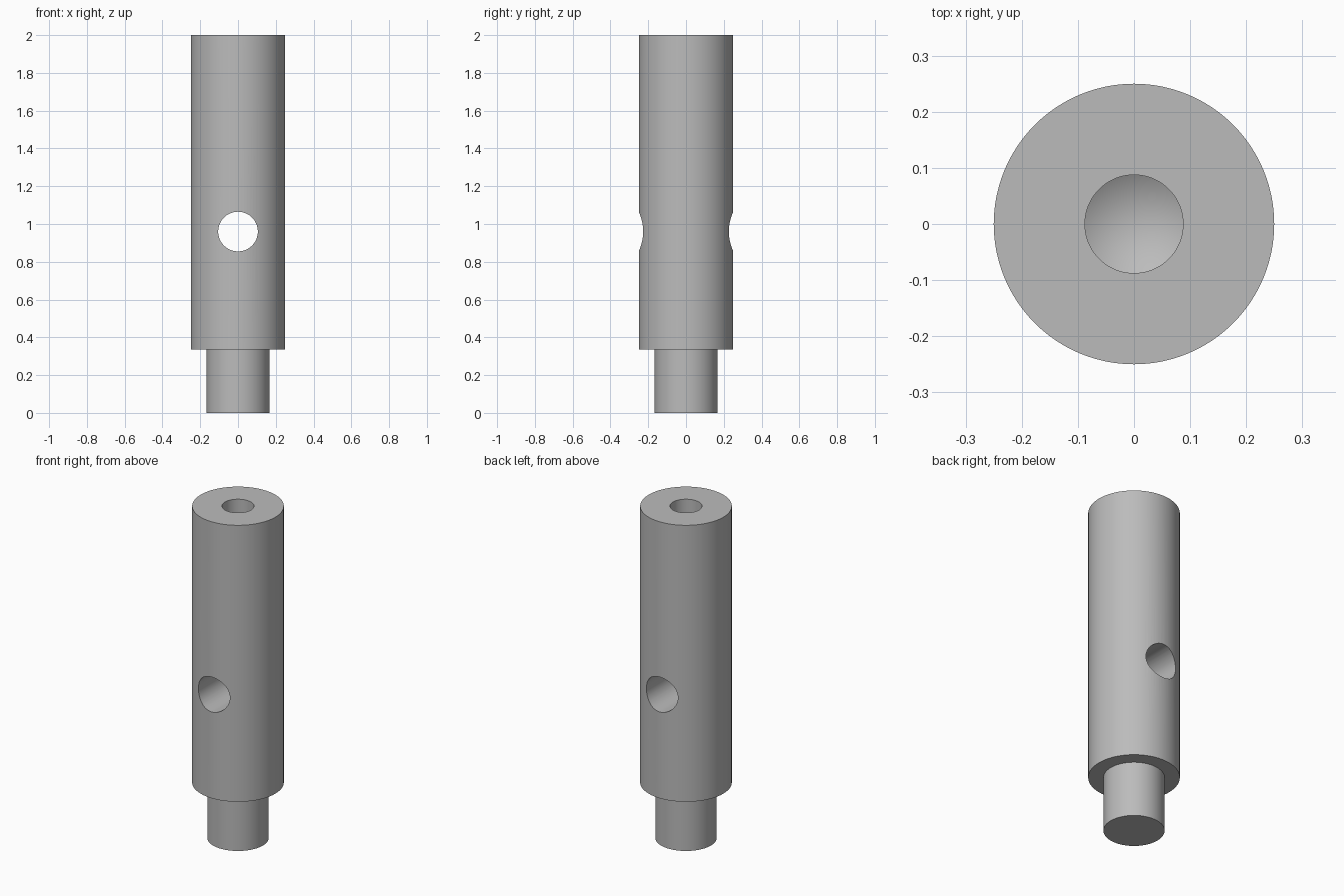
import bpy
import bmesh
import math
from mathutils import Matrix

cube = bpy.data.objects.get("Cube")
if cube:
    bpy.data.objects.remove(cube, do_unlink=True)

SEGMENTS = 96
BODY_R, STEM_R, BORE_R, CROSS_R = 0.25, 0.167, 0.0875, 0.105
SHOULDER_Z, TOP_Z, CROSS_Z = 0.335, 2.0, 0.96
BORE_DEPTH = 0.55
TIP = BORE_R / math.tan(math.radians(59))

steel = bpy.data.materials.new("grey_steel")
steel.use_nodes = True
GREY = (0.5, 0.5, 0.5, 1)
steel.diffuse_color = GREY
steel.node_tree.nodes["Principled BSDF"].inputs["Base Color"].default_value = GREY


def make_object(name, bm):
    bmesh.ops.recalc_face_normals(bm, faces=bm.faces)
    mesh = bpy.data.meshes.new(name)
    bm.to_mesh(mesh)
    bm.free()
    obj = bpy.data.objects.new(name, mesh)
    mesh.materials.append(steel)
    bpy.context.collection.objects.link(obj)
    return obj


def lathe(name, profile):
    bm = bmesh.new()
    verts = [bm.verts.new((r, 0, z)) for r, z in profile]
    edges = [bm.edges.new(pair) for pair in zip(verts, verts[1:])]
    bmesh.ops.spin(bm, geom=verts + edges, cent=(0, 0, 0), axis=(0, 0, 1),
                   angle=math.tau, steps=SEGMENTS)
    bmesh.ops.remove_doubles(bm, verts=bm.verts, dist=0.0001)
    return make_object(name, bm)


# Turned pin: narrow stem, wide body, blind bore with a drill-point bottom
pin = lathe("stepped_pin", [
    (0, 0), (STEM_R, 0), (STEM_R, SHOULDER_Z), (BODY_R, SHOULDER_Z),
    (BODY_R, TOP_Z), (BORE_R, TOP_Z), (BORE_R, TOP_Z - BORE_DEPTH),
    (0, TOP_Z - BORE_DEPTH - TIP)])

# Cross hole from front to back
bm = bmesh.new()
bmesh.ops.create_cone(
    bm, cap_ends=True, segments=64, radius1=CROSS_R, radius2=CROSS_R, depth=1,
    matrix=Matrix.Translation((0, 0, CROSS_Z)) @ Matrix.Rotation(math.pi / 2, 4, "X"))
cutter = make_object("cross_hole_cutter", bm)

cut = pin.modifiers.new("cross_hole", "BOOLEAN")
cut.operation = "DIFFERENCE"
cut.solver = "EXACT"
cut.object = cutter
bpy.ops.object.select_all(action="DESELECT")
bpy.context.view_layer.objects.active = pin
pin.select_set(True)
bpy.ops.object.modifier_apply(modifier=cut.name)
bpy.data.objects.remove(cutter, do_unlink=True)

bpy.ops.object.shade_smooth_by_angle(angle=math.radians(25))
